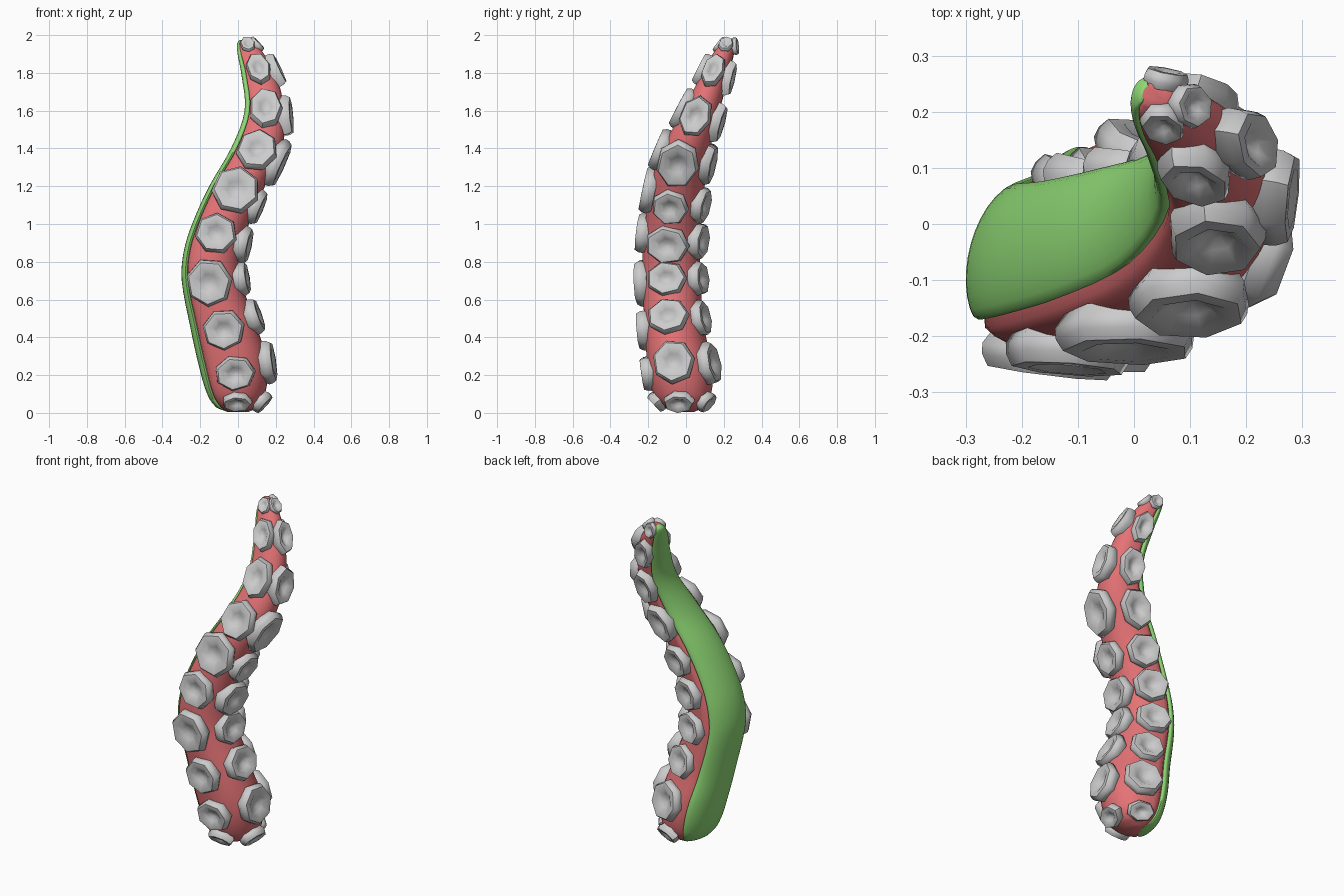
import bpy, math
from mathutils import Vector, Matrix

if "Cube" in bpy.data.objects:
    bpy.data.objects.remove(bpy.data.objects["Cube"])

# Horizontal sections: z, left, right, front, back
SECT = [(0.004, -.05, .03, -.05, .04), (.03, -.108, .1, -.12, .09), (.10, -.155, .145, -.175, .13),
        (.25, -.20, .16, -.205, .132), (.45, -.245, .105, -.22, .092), (.70, -.29, .02, -.232, .072),
        (.85, -.28, .02, -.232, .072), (1.0, -.235, .06, -.22, .076), (1.2, -.145, .145, -.19, .095),
        (1.4, -.03, .236, -.128, .125), (1.6, .042, .248, -.018, .175), (1.8, .022, .2, .085, .225),
        (1.9, .002, .14, .14, .25), (1.955, -.002, .095, .185, .258), (1.975, .012, .06, .21, .248)]
TWIST = math.radians(-13)


def section(z):
    """Smoothly interpolated section at height z (cubic Hermite)."""
    z = min(max(z, SECT[0][0]), SECT[-1][0])
    i = max(k for k in range(len(SECT) - 1) if SECT[k][0] <= z)
    a, b = SECT[i], SECT[i + 1]
    p, n = SECT[max(i - 1, 0)], SECT[min(i + 2, len(SECT) - 1)]
    h = b[0] - a[0]
    t = (z - a[0]) / h
    out = []
    for k in range(1, 5):
        ma, mb = h * (b[k] - p[k]) / (b[0] - p[0]), h * (n[k] - a[k]) / (n[0] - a[0])
        out.append((2*t**3 - 3*t*t + 1) * a[k] + (t**3 - 2*t*t + t) * ma
                   + (3*t*t - 2*t**3) * b[k] + (t**3 - t*t) * mb)
    return out


def surf(z, deg, off=0.0):
    """Point on the skin: an oval whose left side is flattened."""
    l, r, f, b = section(z)
    c, s = math.cos(math.radians(deg)), math.sin(math.radians(deg))
    k = min((r - l) / .2, 1)
    x = (r - l) / 2 * (c if c > 0 else -abs(c) ** .6) + off * k * c
    y = (b - f) / 2 * s + off * k * s
    v = Matrix.Rotation(TWIST, 3, 'Z') @ Vector((x, y, 0))
    return v + Vector(((l + r) / 2, (f + b) / 2, z))


def make(name, verts, faces, color=None, angle=40):
    me = bpy.data.meshes.new(name)
    me.from_pydata(verts, [], faces)
    ob = bpy.data.objects.new(name, me)
    bpy.context.collection.objects.link(ob)
    if color:
        m = bpy.data.materials.new(name + "_colour")
        m.diffuse_color = color
        m.use_nodes = True
        m.node_tree.nodes["Principled BSDF"].inputs["Base Color"].default_value = m.diffuse_color
        me.materials.append(m)
    bpy.ops.object.select_all(action='DESELECT')
    ob.select_set(True)
    bpy.context.view_layer.objects.active = ob
    bpy.ops.object.mode_set(mode='EDIT')
    bpy.ops.mesh.select_all(action='SELECT')
    bpy.ops.mesh.normals_make_consistent(inside=False)
    bpy.ops.object.mode_set(mode='OBJECT')
    bpy.ops.object.shade_smooth_by_angle(angle=math.radians(angle))
    return ob


def loft(name, rings, color=None, angle=60):
    n = len(rings[0])
    faces = [(j*n + i, j*n + (i+1) % n, (j+1)*n + (i+1) % n, (j+1)*n + i)
             for j in range(len(rings) - 1) for i in range(n)]
    faces += [tuple(range(n)), tuple(range((len(rings)-1)*n, len(rings)*n))]
    return make(name, [v for r in rings for v in r], faces, color, angle)


heights = []
for a, b in zip(SECT, SECT[1:]):
    heights += [a[0] + (b[0] - a[0]) * t / 4 for t in range(4)]
heights.append(SECT[-1][0])

# Red flesh, sunk slightly under the green strip
loft("tentacle_body", [[surf(z, d, -.014 if 120 <= d <= 230 else -.002) for d in range(0, 360, 10)]
                       for z in heights], (.78, .17, .18, 1))

# Green back: raised strip with rounded long edges
outer = [(118, -.012), (119, 0), (123, .005)] + [(d, .006) for d in range(131, 225, 9)] \
    + [(227, .005), (231, 0), (232, -.012)]
strip = outer + [(d, -.03) for d in (220, 180, 135)]
loft("back_skin", [[surf(z, d, o) for d, o in strip] for z in heights], (.28, .7, .18, 1))

# Sucker cup profile: radius factor, height above the skin
PROFILE = [(.86, -.034), (1.0, -.006), (.98, .014), (.88, .034), (.62, .035), (.36, .016), (.12, .004)]
SIDES = 7


def sucker(name, z, deg, w, h, turn):
    p = surf(z, deg)
    up = (surf(z + .04, deg) - surf(z - .04, deg)).normalized()
    side = surf(z, deg + 3) - surf(z, deg - 3)
    nrm = side.cross(up).normalized()
    side = up.cross(nrm)
    k = min(1, max(w, h) / .22)
    rings = [[p + side * (math.cos(a) * w / 2 * f) + up * (math.sin(a) * h / 2 * f) + nrm * (o * k)
              for a in [turn + i * math.tau / SIDES for i in range(SIDES)]]
             for f, o in PROFILE]
    loft(name, rings, angle=55)


# Three rows of suckers: angle, then z, width, height of each
ROWS = {
    "front": (283, [(.06, .16, .12), (.21, .22, .19), (.44, .23, .22), (.69, .25, .26), (.95, .23, .22),
                    (1.18, .26, .26), (1.39, .22, .24), (1.61, .18, .24), (1.82, .13, .19), (1.95, .08, .1)]),
    "right": (5, [(.06, .17, .13), (.27, .23, .24), (.51, .23, .2), (.71, .22, .19), (.89, .24, .21),
                  (1.09, .2, .2), (1.32, .23, .28), (1.57, .17, .23), (1.81, .12, .2), (1.95, .08, .1)]),
    "rear": (83, [(.06, .16, .12), (.26, .23, .24), (.5, .2, .2), (.71, .21, .19), (.91, .21, .2),
                  (1.1, .2, .2), (1.32, .18, .24), (1.54, .15, .22), (1.77, .12, .2), (1.94, .08, .1)]),
}
for row, (deg, cups) in ROWS.items():
    for i, (z, w, h) in enumerate(cups):
        # the outer rows drift a little toward the back skin
        drift = -7 * math.exp(-((z - .7) / .35) ** 2) if row == "front" else \
            9 * min(max(z - 1, 0) * 3, 1) if row == "rear" else 0
        sucker(f"{row}_sucker_{i + 1}", z, deg + drift, w, h, i * .9)
